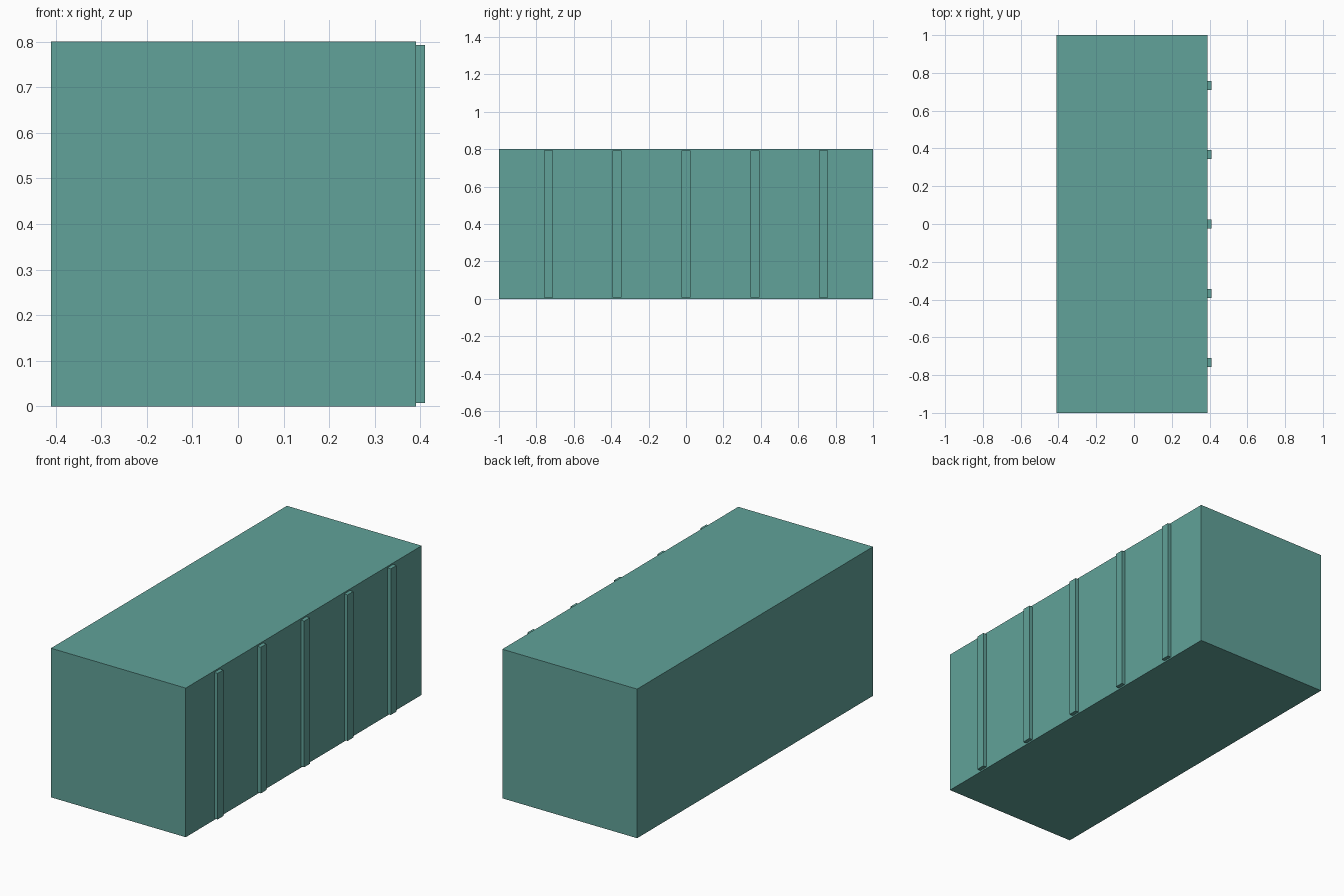
import bpy

cube = bpy.data.objects.get("Cube")
if cube:
    bpy.data.objects.remove(cube, do_unlink=True)

# Single painted finish
teal = bpy.data.materials.new("muted_teal")
teal.use_nodes = True
colour = (0.119, 0.361, 0.319, 1)
teal.diffuse_color = colour
teal.node_tree.nodes["Principled BSDF"].inputs["Base Color"].default_value = colour


def box(name, low, high):
    """Axis-aligned box between two opposite corners."""
    centre = [(a + b) / 2 for a, b in zip(low, high)]
    bpy.ops.mesh.primitive_cube_add(size=1, location=centre)
    obj = bpy.context.object
    obj.name = name
    obj.scale = [b - a for a, b in zip(low, high)]
    bpy.ops.object.transform_apply(location=False, rotation=False, scale=True)
    obj.data.materials.append(teal)
    return obj


# Main body
LEFT_FACE, HEIGHT = 0.39, 0.8
box("container_body", (-0.41, -1, 0), (LEFT_FACE, 1, HEIGHT))

# Upright ribs along the left side
RIB_HALF, RIB_DEPTH, GAP = 0.024, 0.02, 0.008
for i, y in enumerate((-0.734, -0.368, 0, 0.368, 0.734)):
    box(f"side_rib_{i + 1}",
        (LEFT_FACE, y - RIB_HALF, GAP),
        (LEFT_FACE + RIB_DEPTH, y + RIB_HALF, HEIGHT - GAP))
